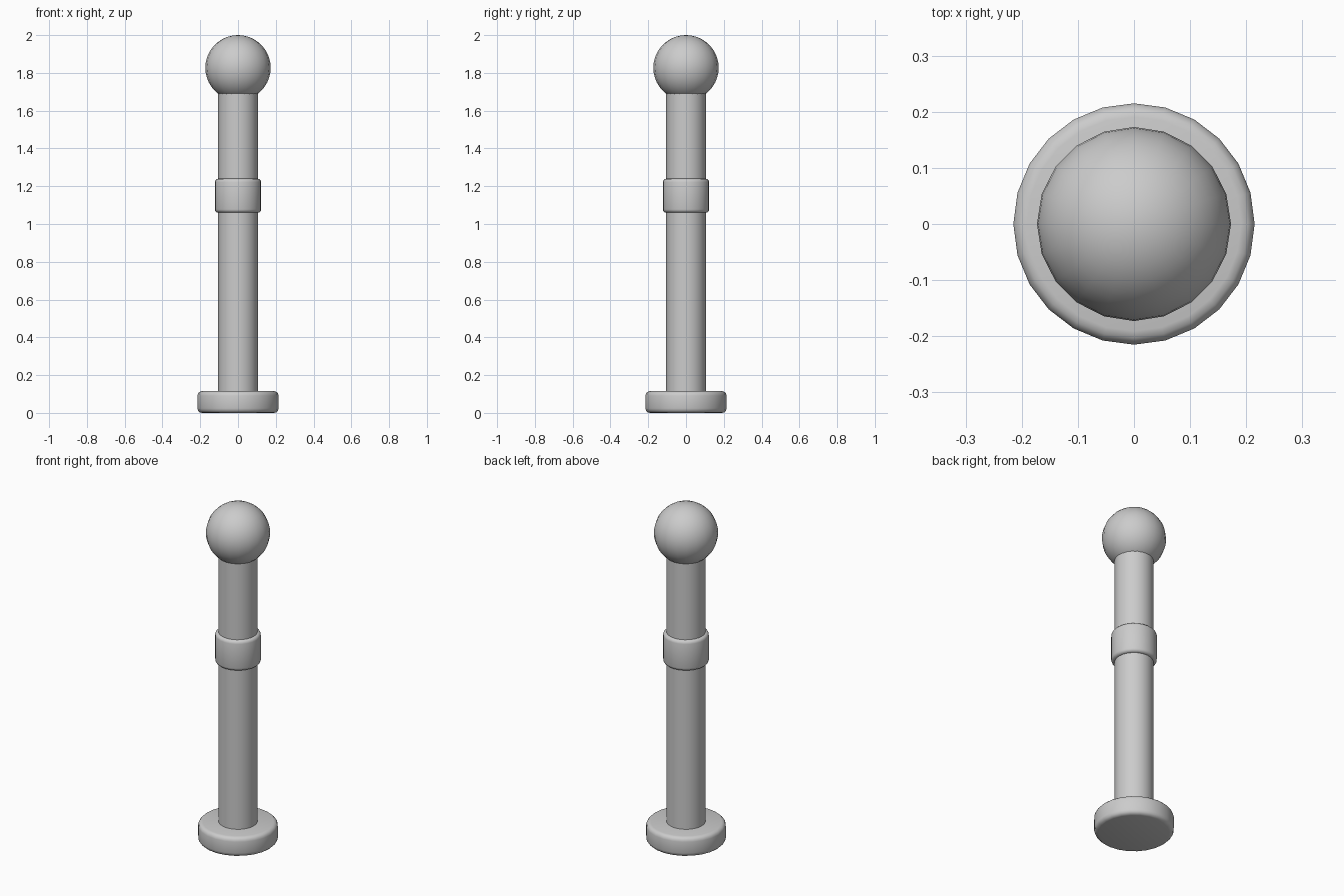
import bpy, math

if "Cube" in bpy.data.objects:
    bpy.data.objects.remove(bpy.data.objects["Cube"])

grey = bpy.data.materials.new("light_grey")
grey.diffuse_color = (0.6, 0.6, 0.6, 1)
grey.use_nodes = True
grey.node_tree.nodes["Principled BSDF"].inputs["Base Color"].default_value = grey.diffuse_color


def finish(name, angle):
    ob = bpy.context.object
    ob.name = name
    ob.data.materials.append(grey)
    bpy.ops.object.shade_smooth_by_angle(angle=math.radians(angle))
    return ob


def cylinder(name, radius, z0, z1, bevel=0, sides=24):
    bpy.ops.mesh.primitive_cylinder_add(vertices=sides, radius=radius, depth=z1 - z0,
                                        location=(0, 0, (z0 + z1) / 2))
    if bevel:
        # Round the two rims
        mod = bpy.context.object.modifiers.new("rounded_rims", 'BEVEL')
        mod.width = bevel
        mod.segments = 3
        mod.limit_method = 'ANGLE'
        mod.angle_limit = math.radians(40)
        bpy.ops.object.modifier_apply(modifier=mod.name)
    return finish(name, 40)


# Round foot, post and the collar around it
cylinder("base", 0.215, 0, 0.115, 0.024)
cylinder("post", 0.105, 0.05, 1.75)
cylinder("collar", 0.123, 1.06, 1.24, 0.018)

# Ball on top
bpy.ops.mesh.primitive_uv_sphere_add(segments=20, ring_count=20, radius=0.173,
                                     location=(0, 0, 1.827))
finish("ball_top", 60)
